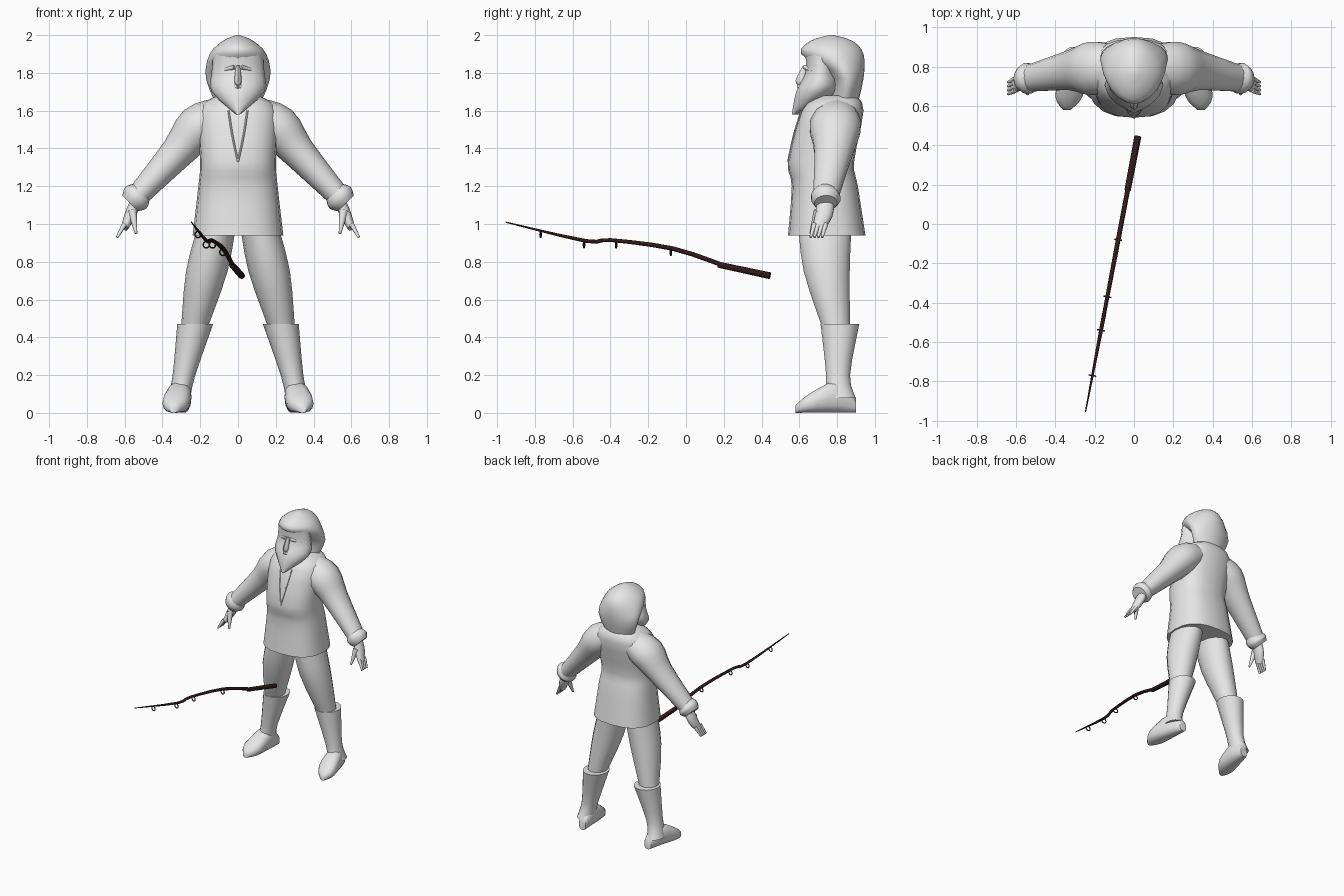
import bpy, bmesh, math
from mathutils import Vector

if "Cube" in bpy.data.objects:
    bpy.data.objects.remove(bpy.data.objects["Cube"])


def material(name, colour):
    mat = bpy.data.materials.new(name)
    mat.use_nodes = True
    mat.diffuse_color = colour
    mat.node_tree.nodes["Principled BSDF"].inputs["Base Color"].default_value = colour
    return mat


GREY = material("plain_grey", (.8, .8, .8, 1))
WOOD = material("dark_wood", (.03, .01, .01, 1))
RIGHT, BACK, UP = Vector((1, 0, 0)), Vector((0, 1, 0)), Vector((0, 0, 1))


def smooth_rows(rows, steps=3):
    """Pass a flowing curve through rows of equal length."""
    rows = [Vector(row) for row in rows]
    padded = [rows[0]] + rows + [rows[-1]]
    result = []
    for before, start, end, after in zip(padded, padded[1:], padded[2:], padded[3:]):
        for step in range(steps):
            t = step / steps
            slope_in, slope_out = (end - before) / 2, (after - start) / 2
            ease = t * t * (3 - 2 * t)
            result.append(start.lerp(end, ease) + slope_in * t * (1 - t) ** 2
                          - slope_out * t * t * (1 - t))
    return result + [rows[-1]]


def signed_power(value, exponent):
    return math.copysign(abs(value) ** exponent, value)


def loft(name, sections, sides=14, power=2, mat=GREY, mirrored=False):
    """Skin through sections, each a centre with two half axes."""
    bm = bmesh.new()
    rings = []
    for centre, across, along in sections:
        ring = []
        for side in range(sides):
            angle = math.tau * side / sides
            ring.append(bm.verts.new(centre
                                     + across * signed_power(math.cos(angle), 2 / power)
                                     + along * signed_power(math.sin(angle), 2 / power)))
        rings.append(ring)
    for lower, upper in zip(rings, rings[1:]):
        for side in range(sides):
            following = (side + 1) % sides
            bm.faces.new((lower[side], lower[following], upper[following], upper[side]))
    bm.faces.new(rings[0])
    bm.faces.new(rings[-1])
    bmesh.ops.recalc_face_normals(bm, faces=bm.faces)
    mesh = bpy.data.meshes.new(name)
    bm.to_mesh(mesh)
    bm.free()
    mesh.materials.append(mat)
    part = bpy.data.objects.new(name, mesh)
    bpy.context.collection.objects.link(part)
    bpy.ops.object.select_all(action="DESELECT")
    part.select_set(True)
    bpy.context.view_layer.objects.active = part
    bpy.ops.object.shade_smooth_by_angle(angle=math.radians(50))
    if mirrored:
        part.modifiers.new("other_side", "MIRROR")


def column(name, rows, middle=lambda z: 0, **options):
    """Upright form from rows of height, half width, front and back."""
    sections = []
    for z, width, front, back in smooth_rows(rows):
        centre = Vector((middle(z), (front + back) / 2, z))
        sections.append((centre, RIGHT * width, BACK * (back - front) / 2))
    loft(name, sections, **options)


def limb(name, rows, depth=1, **options):
    """Tube along rows of position and radius; depth widens it front to back."""
    rows = smooth_rows(rows)
    points = [row.to_3d() for row in rows]
    sections = []
    for i, row in enumerate(rows):
        heading = points[min(i + 1, len(points) - 1)] - points[max(i - 1, 0)]
        heading.normalize()
        guide = RIGHT if abs(heading.y) > .8 else BACK
        across = heading.cross(guide).normalized()
        along = across.cross(heading)
        sections.append((points[i], across * row[3], along * row[3] * depth))
    loft(name, sections, **options)


# Tunic, with the edges of its open neckline
column("tunic", [(.94, .24, .54, .95), (1.2, .21, .56, .91), (1.33, .2, .54, .89),
                 (1.6, .21, .61, .94), (1.68, .11, .7, .9)], sides=20, power=2.5)
limb("neckline_edges", [(0, .54, 1.33, .005), (.03, .57, 1.47, .005), (.05, .61, 1.6, .005)],
     sides=6, mirrored=True)

# Hood, set back below the brow so the face shows
column("hood", [(1.6, .1, .76, .9), (1.77, .17, .77, .94), (1.9, .15, .61, .94),
                (1.97, .08, .66, .88), (2, .01, .76, .78)], sides=20, power=1.8)

# Face with a pointed beard
column("face_and_beard", [(1.58, .01, .56, .6), (1.7, .14, .58, .8), (1.8, .14, .63, .8),
                          (1.9, .13, .63, .8)], power=1.8)
column("nose", [(1.73, .02, .6, .65), (1.76, .02, .58, .65), (1.84, .01, .62, .65)], sides=8)
limb("moustache", [(0, .6, 1.73, .015), (.09, .64, 1.69, .005)], sides=8, mirrored=True)
limb("brows", [(.02, .63, 1.83, .012), (.1, .67, 1.81, .006)], sides=8, mirrored=True)

# Sleeves and fur cuffs
limb("sleeves", [(.1, .8, 1.57, .1), (.21, .79, 1.51, .12), (.32, .78, 1.38, .09),
                 (.53, .74, 1.15, .06)], depth=1.15, mirrored=True)
limb("cuffs", [(.51, .75, 1.17, .06), (.54, .74, 1.14, .08), (.57, .74, 1.11, .06)],
     mirrored=True)

# Hands
limb("palms", [(.54, .74, 1.12, .03), (.57, .73, 1.05, .03), (.6, .7, .98, .02)],
     depth=1.6, sides=10, mirrored=True)
for finger in range(4):
    y = .66 + .02 * finger
    limb(f"fingers_{finger}", [(.6, y + .02, 1, .014), (.64, y, .93, .007)],
         sides=8, mirrored=True)
limb("thumbs", [(.56, .7, 1.07, .024), (.54, .66, .95, .007)], sides=8, mirrored=True)


# Legs spread evenly from hip to ankle
def leg_middle(z):
    return .33 - .22 * z


column("trouser_legs", [(1, .1, .59, .88), (.75, .11, .62, .87), (.45, .07, .72, .87)],
       middle=leg_middle, mirrored=True)
column("boot_shafts", [(.47, .095, .71, .92), (.2, .06, .74, .87), (.08, .06, .73, .9)],
       middle=leg_middle, mirrored=True)

# Feet from heel to toe, turned slightly outward
foot_sections = []
for y, width, height in smooth_rows([(.9, .03, .08), (.8, .06, .17), (.65, .07, .1),
                                     (.58, .02, .04)]):
    centre = Vector((.29 + (.9 - y) * .16, y, height / 2))
    foot_sections.append((centre, RIGHT * width, UP * height / 2))
loft("boot_feet", foot_sections, power=2.5, mirrored=True)


# Crooked rod with a thicker grip, running straight in plan
def rod_x(y):
    return .19 * y - .065


def rod(name, rows):
    limb(name, [(rod_x(y), y, z, radius) for y, z, radius in rows], sides=8, mat=WOOD)


rod("rod_grip", [(.445, .726, .018), (.17, .785, .016)])
rod("rod_stick", [(.2, .78, .012), (-.07, .87, .012), (-.4, .915, .01), (-.53, .91, .01),
                  (-.955, 1.01, .003)])

# Line guides hanging under the rod
for y, z in ((-.08, .85), (-.37, .89), (-.54, .89), (-.77, .945)):
    bpy.ops.mesh.primitive_torus_add(location=(rod_x(y), y, z), rotation=(math.pi / 2, 0, -.19),
                                     major_radius=.017, minor_radius=.004,
                                     major_segments=12, minor_segments=6)
    line_guide = bpy.context.object
    line_guide.name = "line_guide"
    line_guide.data.materials.append(WOOD)
